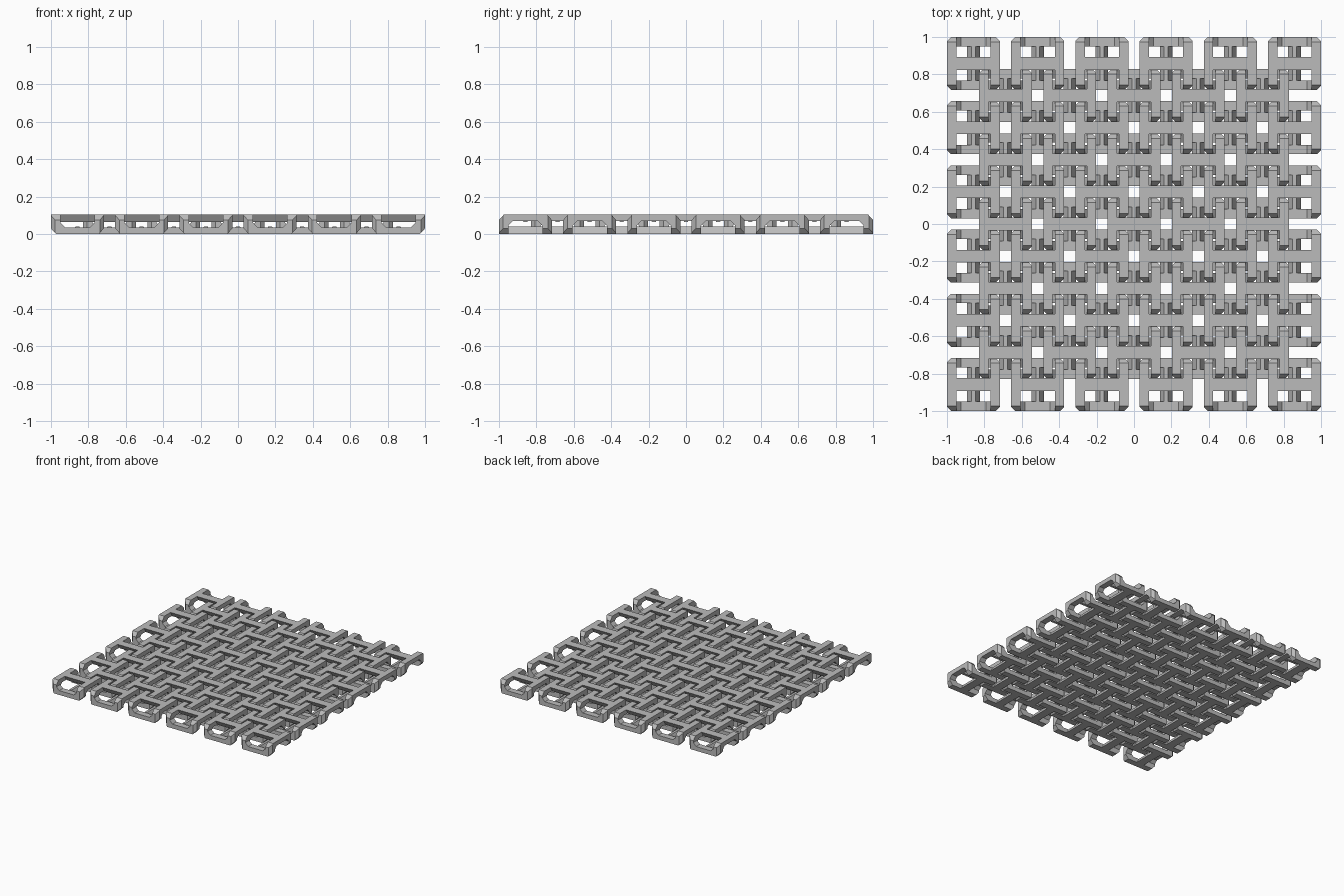
import bpy, bmesh
from mathutils import Vector, Matrix

cube = bpy.data.objects.get("Cube")
if cube:
    bpy.data.objects.remove(cube, do_unlink=True)

H = 0.1415        # half width of a link
T = 0.105         # link height
RAIL = 0.05       # rail width
PITCH = 0.3434    # spacing of neighbouring links

grey = bpy.data.materials.new("grey")
grey.use_nodes = True
grey.diffuse_color = (0.5, 0.5, 0.5, 1)
grey.node_tree.nodes["Principled BSDF"].inputs["Base Color"].default_value = (0.5, 0.5, 0.5, 1)


def prism(bm, profile, x0, x1):
    """Extrude a (y, z) profile along x."""
    face = bm.faces.new([bm.verts.new((x0, y, z)) for y, z in profile])
    out = bmesh.ops.extrude_face_region(bm, geom=[face])
    verts = [g for g in out["geom"] if isinstance(g, bmesh.types.BMVert)]
    bmesh.ops.translate(bm, verts=verts, vec=(x1 - x0, 0, 0))


def trim(bm, point, normal):
    """Cut away everything beyond a plane and close the cut."""
    cut = bmesh.ops.bisect_plane(bm, geom=bm.verts[:] + bm.edges[:] + bm.faces[:],
                                 plane_co=point, plane_no=normal, clear_outer=True)
    edges = [g for g in cut["geom_cut"] if isinstance(g, bmesh.types.BMEdge)]
    bmesh.ops.holes_fill(bm, edges=edges)


def half_link():
    """Two arched rails joined by a tapered crossbar along x."""
    bm = bmesh.new()
    leg = H - RAIL
    right = [(H, 0), (H, 0.075), (H - 0.03, T)]
    inner = [(leg - 0.025, 0.07), (leg, 0.045), (leg, 0)]
    arch = right + [(-y, z) for y, z in reversed(right)]
    arch += [(-y, z) for y, z in reversed(inner)] + inner
    for x in (-H, H - RAIL):
        prism(bm, arch, x, x + RAIL)
    # bevelled feet and clipped corners
    for s in (-1, 1):
        trim(bm, (s * H, 0, 0.03), (s, 0, -0.9))
        for t in (-1, 1):
            trim(bm, (s * H, t * (H - 0.022), 0), (s, t, 0))
    # crossbar
    prism(bm, [(-0.034, T), (0.034, T), (0.01, 0.065), (-0.01, 0.065)], -leg, leg)
    bmesh.ops.recalc_face_normals(bm, faces=bm.faces)
    return bm


# The lower half is the upper half turned over and rotated a quarter turn
upper = half_link()
link = bpy.data.meshes.new("link")
upper.to_mesh(link)
lower = link.copy()
flip = Matrix(((0, 1, 0, 0), (1, 0, 0, 0), (0, 0, -1, T), (0, 0, 0, 1)))
lower.transform(flip)
upper.from_mesh(lower)
bmesh.ops.recalc_face_normals(upper, faces=upper.faces)
upper.to_mesh(link)
upper.free()
bpy.data.meshes.remove(lower)
link.materials.append(grey)


def sheet(name, count):
    """Square grid of links, centred on the origin."""
    for i in range(count):
        for j in range(count):
            ob = bpy.data.objects.new(f"{name}_{i + 1}_{j + 1}", link)
            ob.location = Vector((i - (count - 1) / 2, j - (count - 1) / 2, 0)) * PITCH
            bpy.context.collection.objects.link(ob)


sheet("outer_link", 6)
sheet("inner_link", 5)
